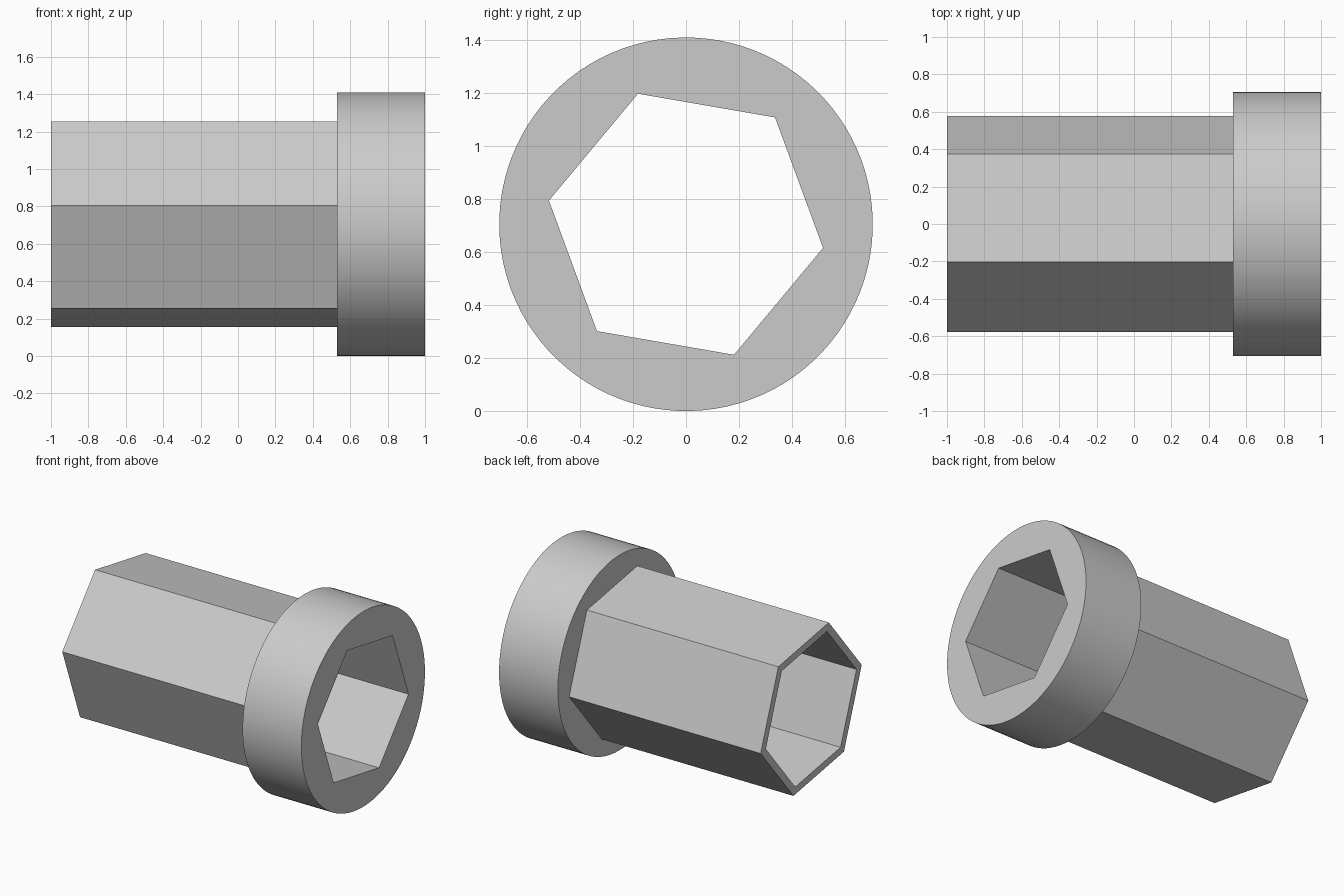
import bpy, bmesh
from math import cos, sin, pi, radians

cube = bpy.data.objects.get("Cube")
if cube:
    bpy.data.objects.remove(cube, do_unlink=True)

SIDES = 96            # multiple of six, so hexagon corners fall on vertices
TWIST = radians(-9.8)
FLANGE_R = 0.705
HEX_OUT, HEX_IN = 0.585, 0.525

grey = bpy.data.materials.new("plain_grey")
grey.use_nodes = True
colour = (0.6, 0.6, 0.6, 1)
grey.diffuse_color = colour
grey.node_tree.nodes["Principled BSDF"].inputs["Base Color"].default_value = colour


def circle(r, a):
    return r


def hexagon(r, a):
    return r * cos(pi / 6) / cos(a % (pi / 3) - pi / 6)


# Closed wall section: bore, hexagonal sleeve, round flange
section = [
    (-1.0, hexagon, HEX_IN),
    (-1.0, hexagon, HEX_OUT),
    (0.53, hexagon, HEX_OUT),
    (0.53, circle, FLANGE_R),
    (1.0, circle, FLANGE_R),
    (1.0, hexagon, HEX_IN),
]

bm = bmesh.new()
rings = []
for x, shape, size in section:
    ring = []
    for i in range(SIDES):
        a = 2 * pi * i / SIDES
        r = shape(size, a)
        ring.append(bm.verts.new((x, r * cos(a + TWIST), FLANGE_R + r * sin(a + TWIST))))
    rings.append(ring)

for k, ring in enumerate(rings):
    after = rings[(k + 1) % len(rings)]
    for i in range(SIDES):
        j = (i + 1) % SIDES
        bm.faces.new((ring[i], ring[j], after[j], after[i]))

# Merge the coplanar strips along the hexagon sides
bmesh.ops.recalc_face_normals(bm, faces=bm.faces)
mesh = bpy.data.meshes.new("flanged_hex_sleeve")
bm.to_mesh(mesh)
bm.free()
mesh.materials.append(grey)

sleeve = bpy.data.objects.new("flanged_hex_sleeve", mesh)
bpy.context.collection.objects.link(sleeve)
bpy.context.view_layer.objects.active = sleeve
sleeve.select_set(True)
bpy.ops.object.shade_smooth_by_angle(angle=radians(30))
